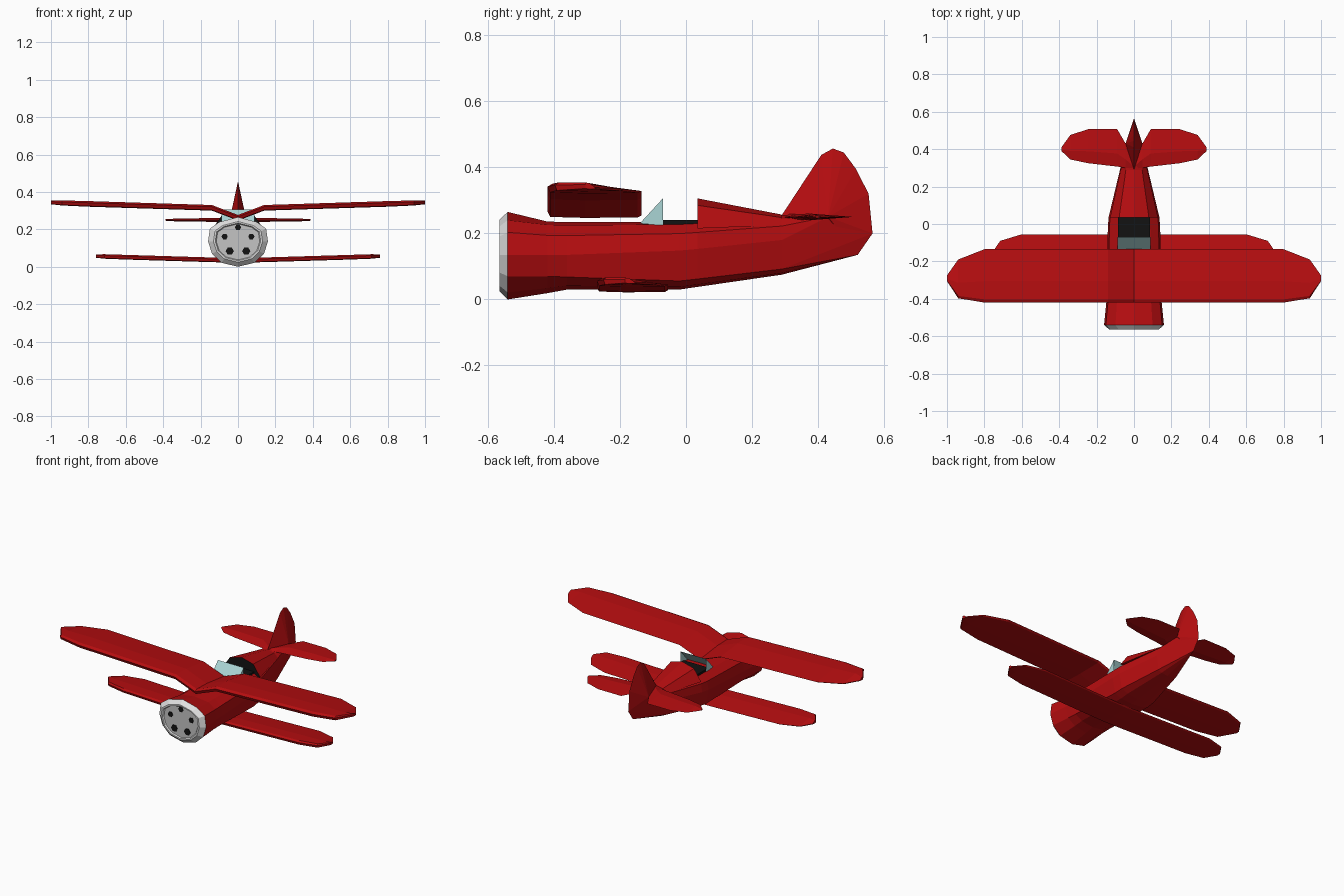
import bpy, bmesh, math

if "Cube" in bpy.data.objects:
    bpy.data.objects.remove(bpy.data.objects["Cube"])


def material(name, rgb):
    m = bpy.data.materials.new(name)
    m.diffuse_color = (*rgb, 1)
    m.use_nodes = True
    m.node_tree.nodes["Principled BSDF"].inputs["Base Color"].default_value = m.diffuse_color
    return m


RED = material("red_paint", (0.47, 0.004, 0.005))
WHITE = material("white_paint", (0.75, 0.75, 0.75))
GREY = material("engine_grey", (0.55, 0.55, 0.55))
BLACK = material("black", (0.006, 0.006, 0.006))
GLASS = material("pale_glass", (0.40, 0.66, 0.66))


def finish(name, bm, *mats):
    bmesh.ops.remove_doubles(bm, verts=bm.verts, dist=0.0005)
    bmesh.ops.recalc_face_normals(bm, faces=bm.faces)
    me = bpy.data.meshes.new(name)
    bm.to_mesh(me)
    bm.free()
    for m in mats:
        me.materials.append(m)
    ob = bpy.data.objects.new(name, me)
    bpy.context.collection.objects.link(ob)
    return ob


def loft(rings, caps=(True, True)):
    """Skin a list of closed rings with equal point counts."""
    bm = bmesh.new()
    vs = [[bm.verts.new(p) for p in r] for r in rings]
    n = len(vs[0])
    for a, b in zip(vs, vs[1:]):
        for i in range(n):
            j = (i + 1) % n
            bm.faces.new((a[i], a[j], b[j], b[i]))
    for ring, cap in ((vs[0], caps[0]), (vs[-1], caps[1])):
        if cap:
            bm.faces.new(ring)
    return bm


def mirrored(half):
    """Half section from bottom centre to top centre -> full ring."""
    return half + [(-x, y, z) for x, y, z in half[-2:0:-1]]


def body_ring(y, w, zb, zl, zm, zs, zt):
    zk = zb + (zl - zb) * 0.3
    return mirrored([(0, y, zb), (0.55 * w, y, zk), (0.87 * w, y, zl), (w, y, zm),
                     (0.94 * w, y, zm + 0.65 * (zs - zm)), (0.62 * w, y, zs), (0, y, zt)])


def scaled(ring, s, y):
    return [(x * s, y, 0.135 + (z - 0.135) * s) for x, _, z in ring]


# Fuselage
sections = [
    (-0.54, 0.160, 0.000, 0.070, 0.135, 0.240, 0.265),
    (-0.42, 0.148, 0.019, 0.070, 0.135, 0.226, 0.236),
    (-0.36, 0.145, 0.030, 0.068, 0.135, 0.225, 0.234),
    (-0.02, 0.140, 0.030, 0.056, 0.148, 0.227, 0.234),
    (0.035, 0.136, 0.038, 0.062, 0.153, 0.230, 0.236),
    (0.29, 0.075, 0.075, 0.092, 0.180, 0.245, 0.255),
]
rings = [body_ring(*s) for s in sections]
finish("fuselage", loft(rings), RED)

# Cowl lip with a slightly sunk engine plate
nose = rings[0]
finish("cowl_lip", loft([nose, scaled(nose, 0.82, -0.565), scaled(nose, 0.76, -0.565),
                         scaled(nose, 0.72, -0.557)], (False, False)), WHITE)
finish("engine_plate", loft([scaled(nose, 0.74, -0.545), scaled(nose, 0.73, -0.558)]), GREY)

# Dark openings around the engine
for k in range(5):
    a = math.radians(90 + 72 * k)
    cx, cz, r = 0.075 * math.cos(a), 0.14 + 0.07 * math.sin(a), 0.017 if k in (0, 1, 4) else 0.022
    finish(f"engine_opening_{k + 1}", loft([[(cx + r * math.cos(t * math.pi / 3), y, cz + r * math.sin(t * math.pi / 3))
                                             for t in range(6)] for y in (-0.556, -0.561)]), BLACK)

# Tail cone: hull from the last section to the stern edge
bm = bmesh.new()
for p in rings[-1] + [(0, 0.52, 0.135), (0, 0.565, 0.20), (0.043, 0.43, 0.25), (-0.043, 0.43, 0.25)]:
    bm.verts.new(p)
bmesh.ops.convex_hull(bm, input=bm.verts)
finish("tail_cone", bm, RED)

# Fin and rudder: outline swelling to a ridge point on each side
outline = [(0.29, 0.255), (0.41, 0.438), (0.445, 0.457), (0.478, 0.445), (0.515, 0.395),
           (0.553, 0.32), (0.565, 0.20), (0.52, 0.135)]
bm = bmesh.new()
edge = [bm.verts.new((0, y, z)) for y, z in outline]
for side in (-1, 1):
    hub = bm.verts.new((side * 0.045, 0.43, 0.25))
    for i in range(len(edge)):
        bm.faces.new((edge[i], edge[(i + 1) % len(edge)], hub))
finish("fin", bm, RED)

# Deck behind the cockpit, with a dark front face
deck = loft([mirrored([(0, y, zb), (w, y, zb), (w * 0.62, y, zm), (0, y, zt)]) for y, w, zb, zm, zt in
             ((0.035, 0.128, 0.215, 0.285, 0.306), (0.29, 0.070, 0.225, 0.248, 0.257))])
deck.normal_update()
for f in deck.faces:
    if f.calc_center_median().y < 0.04:
        f.material_index = 1
finish("rear_deck", deck, RED, BLACK)

# Cockpit opening
finish("cockpit", loft([[(x, y, z) for x, y in ((-0.085, -0.1), (0.085, -0.1), (0.085, 0.036), (-0.085, 0.036))]
                        for z in (0.20, 0.240)]), BLACK)

# Windscreen: sloping pane with two side panes
bm = bmesh.new()
L, R = [[bm.verts.new((s * 0.088, y, z)) for y, z in ((-0.14, 0.230), (-0.07, 0.306), (-0.07, 0.224))]
        for s in (-1, 1)]
bm.faces.new(L)
bm.faces.new(R)
bm.faces.new((L[0], L[1], R[1], R[0]))
finish("windscreen", bm, GLASS)

# Wings: an airfoil lofted along mirrored span stations
FOIL = [(0, 0.2), (0.06, 0.5), (0.4, 0.42), (1, -0.25), (0.96, -0.45), (0.4, -0.5), (0.03, -0.4)]


def wing(name, stations, foil=FOIL):
    """Stations: x, leading y, trailing y, height, thickness."""
    full = [(-s[0], *s[1:]) for s in stations[:0:-1]] + stations
    finish(name, loft([[(x, a + (b - a) * u, z + t * v) for u, v in foil]
                       for x, a, b, z, t in full]), RED)


wing("upper_wing", [(0, -0.42, -0.135, 0.262, 0.03), (0.14, -0.42, -0.135, 0.315, 0.03),
                    (0.80, -0.42, -0.135, 0.336, 0.03), (0.94, -0.397, -0.19, 0.341, 0.027),
                    (1.0, -0.305, -0.275, 0.344, 0.02)])
wing("lower_wing", [(0, -0.27, -0.055, 0.034, 0.025), (0.14, -0.27, -0.055, 0.037, 0.025),
                    (0.60, -0.27, -0.055, 0.051, 0.025), (0.715, -0.25, -0.09, 0.055, 0.024),
                    (0.76, -0.185, -0.155, 0.057, 0.018)])
wing("tailplane", [(0, 0.295, 0.33, 0.25, 0.016), (0.045, 0.30, 0.43, 0.25, 0.018),
                   (0.09, 0.307, 0.507, 0.25, 0.02), (0.245, 0.325, 0.507, 0.25, 0.018),
                   (0.34, 0.345, 0.476, 0.25, 0.014), (0.388, 0.39, 0.41, 0.25, 0.008)],
     [(0, 0), (0.35, 0.5), (1, 0), (0.35, -0.5)])
